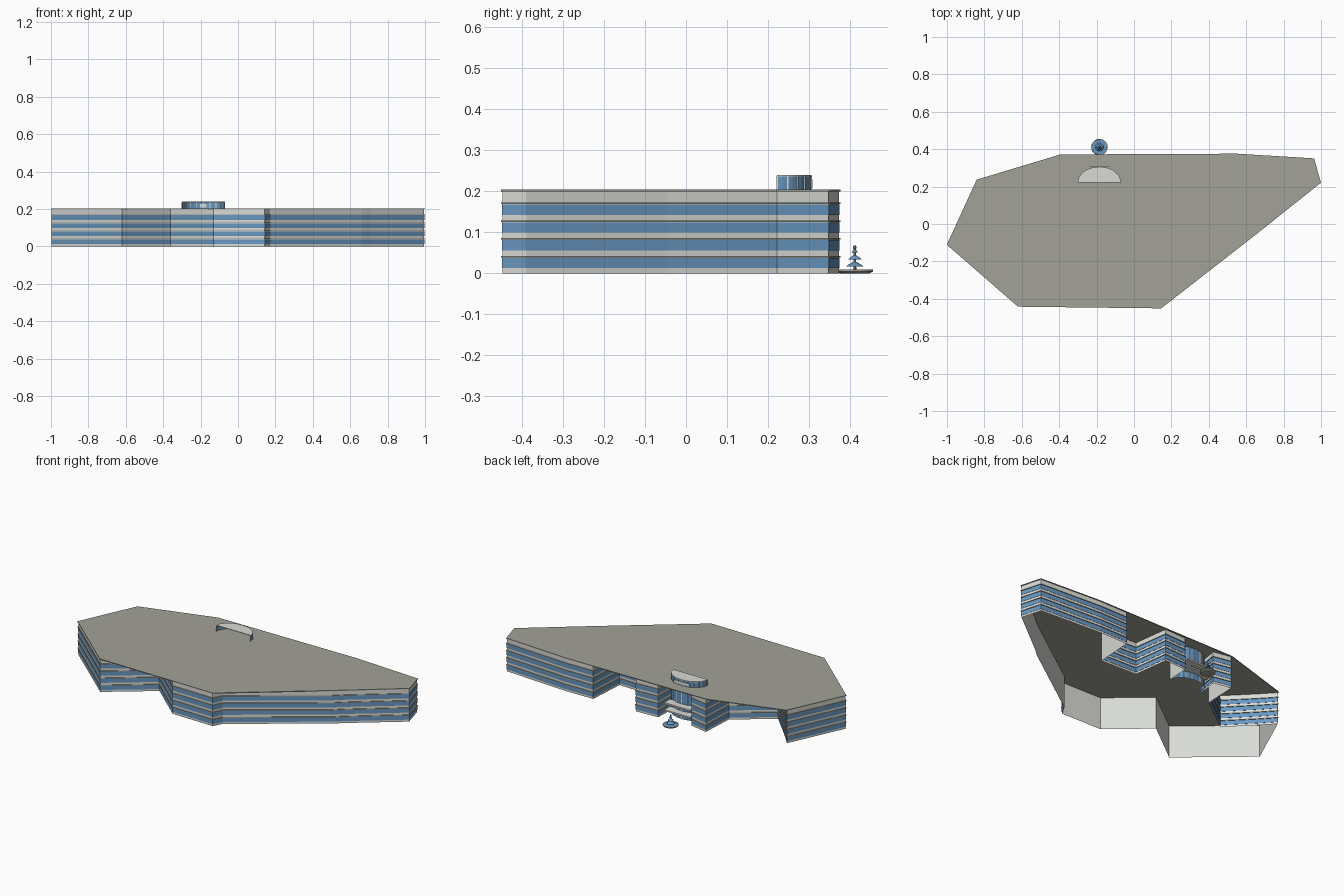
import bpy, bmesh, math
from mathutils import Vector
from mathutils.geometry import convex_hull_2d

if "Cube" in bpy.data.objects:
    bpy.data.objects.remove(bpy.data.objects["Cube"])


def mat(name, rgb):
    m = bpy.data.materials.new(name)
    m.diffuse_color = (*rgb, 1)
    m.use_nodes = True
    m.node_tree.nodes["Principled BSDF"].inputs["Base Color"].default_value = m.diffuse_color
    return m


WALL = mat("pale_wall", (0.70, 0.71, 0.67))
ROOF = mat("grey_roof", (0.36, 0.36, 0.32))
GLASS = mat("blue_glass", (0.14, 0.31, 0.53))


def make(name, verts, faces, material):
    me = bpy.data.meshes.new(name)
    me.from_pydata([tuple(v) for v in verts], [], faces)
    me.materials.append(material)
    ob = bpy.data.objects.new(name, me)
    bpy.context.collection.objects.link(ob)
    return ob


def offset(path, d):
    """Push an open path outwards (to its right) with mitred corners."""
    out = []
    for i, p in enumerate(path):
        ns = []
        for a, b in ((i - 1, i), (i, i + 1)):
            if a >= 0 and b < len(path):
                t = (path[b] - path[a]).normalized()
                ns.append(Vector((t.y, -t.x)))
        n = sum(ns, Vector((0, 0))).normalized()
        out.append(p + n * (d / max(0.4, n.dot(ns[0]))))
    return out


def sweep(name, path, profile, material):
    """Sweep (outward distance, height) points along a plan path."""
    verts, faces, n = [], [], len(path)
    for d, z in profile:
        verts += [(p.x, p.y, z) for p in offset(path, d)]
    for r in range(len(profile) - 1):
        for i in range(n - 1):
            a = r * n + i
            faces.append((a, a + 1, a + n + 1, a + n))
    return make(name, verts, faces, material)


def prism(name, pts, z0, z1, material):
    n = len(pts)
    verts = [(p[0], p[1], z) for z in (z0, z1) for p in pts]
    faces = [tuple(reversed(range(n))), tuple(range(n, 2 * n))]
    faces += [(i, (i + 1) % n, n + (i + 1) % n, n + i) for i in range(n)]
    return make(name, verts, faces, material)


def box(name, x0, x1, y0, y1, z0, z1, material):
    return prism(name, [(x0, y0), (x1, y0), (x1, y1), (x0, y1)], z0, z1, material)


def lathe(name, cx, cy, profile, material, sides=20):
    verts, faces = [], []
    for r, z in profile:
        for k in range(sides):
            a = 2 * math.pi * k / sides
            verts.append((cx + r * math.cos(a), cy + r * math.sin(a), z))
    for r in range(len(profile) - 1):
        for k in range(sides):
            j = (k + 1) % sides
            faces.append((r * sides + k, r * sides + j, (r + 1) * sides + j, (r + 1) * sides + k))
    return make(name, verts, faces, material)


# Plan of the outer walls, counter-clockwise from the entrance recess
plan = [Vector(p) for p in (
    (-.30, .22), (-.28, .345), (-.39, .367), (-.40, .16), (-.62, 0), (-.765, .148),
    (-.84, .23), (-.996, -.11), (-.62, -.437), (-.36, -.24), (-.13, -.442),
    (.143, -.447), (.172, -.39), (.66, -.045), (.71, -.001), (.995, .222),
    (.96, .347), (.55, .372), (.365, .37), (.35, .138), (.11, .147), (.08, .367),
    (-.065, .36), (-.07, .22))]

# Open-bottomed wall shell
sweep("outer_walls", plan, [(0, 0), (0, .2)], WALL)

# Four storeys: a ribbon window with a thin ledge over it
for k in range(4):
    z = .0125 + .0432 * k
    sweep(f"window_band_{k + 1}", plan, [(0, z), (.0015, z), (.0015, z + .025), (0, z + .025)], GLASS)
    t = z + .026
    sweep(f"ledge_{k + 1}", plan, [(0, t), (.004, t), (.004, t + .004), (0, t + .004)], ROOF)

# Roof slab spans the whole convex outline, bridging the recesses
edge = offset(plan, .004)
hull = [edge[i] for i in convex_hull_2d(edge)]
if sum(a.cross(b) for a, b in zip(hull, hull[1:] + hull[:1])) < 0:
    hull.reverse()
prism("roof_slab", hull, .199, .2035, ROOF)

# Half-round glazed entrance tower, open on its flat side
CX, CY, RX, RY, SEG = -.185, .222, .114, .083, 20


def arc(s, k):
    a = math.pi * k / SEG
    return Vector((CX + RX * s * math.cos(a), CY + RY * s * math.sin(a)))


curve = [arc(1, SEG - k) for k in range(SEG + 1)][::-1]
sweep("entrance_glass", curve, [(0, 0), (0, .237)], GLASS)
prism("tower_cap", [arc(1.01, k) for k in range(SEG + 1)], .236, .2395, WALL)

# Mullions on the tower
for k in range(0, SEG + 1, 2):
    p = arc(1, k)
    box(f"mullion_{k // 2 + 1}", p.x - .002, p.x + .002, p.y - .002, p.y + .002, 0, .237, WALL)

# Plain plate on the tower, above the roof edge
box("tower_plate", CX - .055, CX + .055, .304, .308, .208, .228, WALL)

# Two entrance canopies
for k, z in enumerate((.04, .083)):
    box(f"entrance_canopy_{k + 1}", CX - .085, CX + .09, .29, .345, z, z + .009, WALL)

# Tiered fountain in front of the entrance
FY = .411
lathe("fountain_basin", CX, FY, [(0, 0), (.036, 0), (.044, .004), (.044, .009), (.040, .009), (.039, .006)], ROOF)
lathe("basin_water", CX, FY, [(.0405, .008), (0, .0085)], GLASS)
lathe("fountain_stem", CX, FY, [(.004, .005), (.003, .06), (0, .061)], ROOF, 10)
for k, (r, z, h) in enumerate(((.022, .016, .012), (.016, .034, .01), (.009, .05, .007))):
    lathe(f"fountain_tier_{k + 1}", CX, FY, [(0, z), (r, z), (r * .75, z + h * .4), (.003, z + h)], GLASS)
lathe("fountain_finial", CX, FY, [(0, .058), (.004, .061), (.005, .064), (.003, .067), (0, .068)], GLASS, 10)
